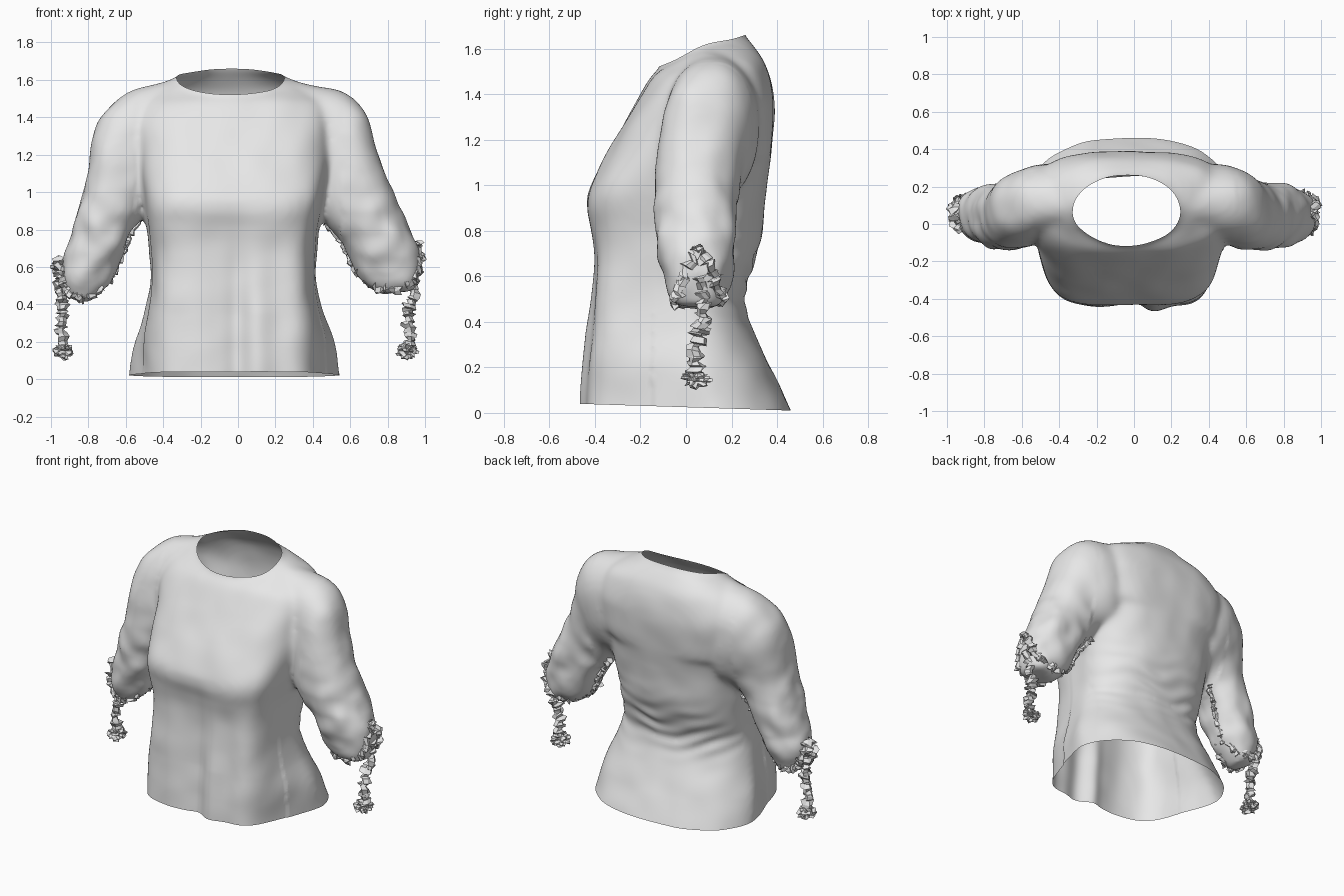
import bpy, bmesh, math, random
from mathutils import Vector, noise

if "Cube" in bpy.data.objects:
    bpy.data.objects.remove(bpy.data.objects["Cube"])

random.seed(4)
cloth = bpy.data.materials.new("grey_cloth")
cloth.diffuse_color = (0.8, 0.8, 0.8, 1)
cloth.use_nodes = True
cloth.node_tree.nodes["Principled BSDF"].inputs["Base Color"].default_value = cloth.diffuse_color


def make_object(name, bm):
    bmesh.ops.recalc_face_normals(bm, faces=bm.faces)
    me = bpy.data.meshes.new(name)
    bm.to_mesh(me)
    bm.free()
    ob = bpy.data.objects.new(name, me)
    me.materials.append(cloth)
    bpy.context.collection.objects.link(ob)
    return ob


def loft(bm, rings):
    """Skin a list of point rings into a closed solid."""
    rows = [[bm.verts.new(p) for p in r] for r in rings]
    n = len(rows[0])
    for a, b in zip(rows, rows[1:]):
        for i in range(n):
            j = (i + 1) % n
            bm.faces.new((a[i], a[j], b[j], b[i]))
    bm.faces.new(rows[0])
    bm.faces.new(rows[-1])


def refine(rows, steps=5):
    """Catmull-Rom interpolation of parameter rows."""
    out = []
    for i in range(len(rows) - 1):
        p0, p1, p2, p3 = (rows[min(max(i + k, 0), len(rows) - 1)] for k in (-1, 0, 1, 2))
        for s in range(steps):
            t = s / steps
            out.append([b + 0.5 * t * (c - a + t * (2*a - 5*b + 4*c - d + t * (3*(b - c) + d - a)))
                        for a, b, c, d in zip(p0, p1, p2, p3)])
    return out + [list(rows[-1])]


def torso_ring(row, n=96):
    """Rounded back, squarer front whose sides taper inward."""
    xl, xr, yf, zf, yb, zb, power, taper = row
    pts = []
    for i in range(n):
        a = 2 * math.pi * i / n
        c, s = math.cos(a), math.sin(a)
        p = power if s < 0 else min(power, 2.5 if zb < 1.1 else 3.2)
        r = (abs(c) ** p + abs(s) ** p) ** (-1 / p)
        u, v = r * c, r * s
        u *= 1 + taper * min(0, v - .25)
        pts.append(((xl + xr) / 2 + u * (xr - xl) / 2, (yf + yb) / 2 + v * (yb - yf) / 2,
                    (zf + zb) / 2 + v * (zb - zf) / 2))
    return pts


def sleeve_ring(row, n=32):
    xo, zo, xi, zi, yc, ry = row
    pts = []
    for i in range(n):
        a = 2 * math.pi * i / n
        c, s = math.cos(a), math.sin(a)
        r = (abs(c) ** 2.3 + abs(s) ** 2.3) ** (-1 / 2.3)
        t = (1 + r * c) / 2
        pts.append((xi + (xo - xi) * t, yc + ry * r * s, zi + (zo - zi) * t))
    return pts


# Torso: left x, right x, front y, front z, back y, back z, front squareness, front taper
torso = [
    (-.605, .565, -.445, -.05, .49, -.07, 6, .24),
    (-.595, .555, -.44, .04, .46, .01, 6, .24),
    (-.56, .525, -.43, .2, .37, .2, 6, .2),
    (-.495, .45, -.412, .4, .28, .4, 6, .12),
    (-.475, .425, -.40, .55, .258, .52, 5.5, .09),
    (-.48, .43, -.395, .7, .30, .66, 5, .08),
    (-.495, .44, -.415, .82, .335, .8, 5, .08),
    (-.51, .46, -.437, .91, .347, .9, 4.5, .08),
    (-.525, .485, -.418, 1.0, .357, 1.02, 4, .08),
    (-.54, .50, -.312, 1.2, .38, 1.2, 3.2, .04),
    (-.55, .50, -.207, 1.38, .39, 1.36, 3, 0),
    (-.51, .47, -.155, 1.47, .355, 1.52, 2.6, 0),
    (-.41, .35, -.125, 1.505, .3, 1.61, 2.2, 0),
    (-.315, .24, -.11, 1.525, .26, 1.66, 2, 0),
    (-.30, .22, -.125, 1.61, .235, 1.74, 2, 0)]
# Sleeves: outer x, outer z, inner x, inner z, centre y, half depth
right_sleeve = [
    (.32, 1.575, .25, 1.0, .12, .19), (.54, 1.545, .36, .95, .115, .205),
    (.675, 1.435, .42, .92, .085, .205), (.745, 1.23, .44, .88, .055, .192),
    (.815, 1.03, .48, .82, .045, .182), (.905, .84, .55, .74, .045, .175),
    (.965, .70, .61, .60, .045, .163), (.975, .58, .68, .505, .05, .137),
    (.945, .48, .78, .45, .05, .09)]
left_sleeve = [
    (-.38, 1.575, -.30, 1.0, .12, .19), (-.585, 1.54, -.40, .95, .115, .205),
    (-.705, 1.44, -.45, .93, .085, .205), (-.775, 1.32, -.48, .90, .065, .196),
    (-.805, 1.10, -.51, .86, .045, .182), (-.87, .85, -.57, .78, .045, .175),
    (-.915, .68, -.62, .64, .045, .163), (-.945, .57, -.68, .515, .05, .137),
    (-.925, .45, -.79, .41, .05, .09)]

# Blouse body: torso and sleeves fused into one skin
bm = bmesh.new()
loft(bm, [torso_ring(r) for r in refine(torso)])
for sleeve in (right_sleeve, left_sleeve):
    loft(bm, [sleeve_ring(r) for r in refine(sleeve)])
blouse = make_object("blouse", bm)
fuse = blouse.modifiers.new("fuse", 'REMESH')
fuse.mode = 'VOXEL'
fuse.voxel_size = 0.016
soft = blouse.modifiers.new("soften", 'SMOOTH')
soft.iterations = 18
bpy.context.view_layer.objects.active = blouse
blouse.select_set(True)
for m in ("fuse", "soften"):
    bpy.ops.object.modifier_apply(modifier=m)

bm = bmesh.new()
bm.from_mesh(blouse.data)
bm.normal_update()


def bump(x, centre, width):
    return math.exp(-((x - centre) / width) ** 2)


# Cloth folds: hanging drape in front, uneven waist folds behind, crumpled sleeves
moves = []
for v in bm.verts:
    x, y, z = v.co
    d = 0.007 * noise.noise(v.co * 6)
    if y < -.15 and z < .95:
        k = min(1, (.95 - z) / .6)
        d += k * (.024 * bump(x, .12, .08) - .03 * bump(x, 0, .06) + .006 * math.sin(x * 24 + z))
    if y > .05 and abs(x) < .5:
        fade = min(1, (.5 - abs(x)) * 6) * (.6 + noise.noise(Vector((x * 4, 0, z * 5))))
        d += .007 * fade * bump(z, .6, .16) * math.sin((z - .6 * x * x + .15 * x) * 60 + 3 * noise.noise(v.co * 4))
    if abs(x) > .55 and z > .4:
        d += .016 * noise.noise(v.co * 9) * min(1, max(0, 1.2 - z) * 2 + .2)
    moves.append(v.co + v.normal * d)
for v, p in zip(bm.verts, moves):
    v.co = p

# Open the neckline and the hem
for point, normal in (((0, .075, 1.592), (0, -.365, 1)), ((0, 0, .025), (0, -.032, -1))):
    bmesh.ops.bisect_plane(bm, geom=bm.verts[:] + bm.edges[:] + bm.faces[:],
                           plane_co=point, plane_no=Vector(normal).normalized(), clear_outer=True)
# Arch the neckline over the shoulders
for v in bm.verts:
    if v.co.z > 1.45:
        v.co.z += .022 * min(1, (v.co.z - 1.45) / .1) * bump(v.co.y, .08, .1) * bump(abs(v.co.x + .04), .29, .12)
bm.to_mesh(blouse.data)
bm.free()
bpy.ops.object.shade_smooth_by_angle(angle=math.radians(50))


def crumpled_cord(bm, path, radius, jitter, steps=9, n=6):
    """Ragged tube of crushed cloth along a path."""
    shapes = []
    for i, p in enumerate(refine(path, steps)):
        c = Vector(p) + Vector(random.uniform(-1, 1) for _ in range(3)) * jitter * .5
        k = min(i // steps, len(path) - 2)
        t = Vector(path[k + 1]) - Vector(path[k])
        u = t.cross(Vector((.3, 1, .2))).normalized()
        w = t.cross(u).normalized()
        shapes.append([c + (u * math.cos(2 * math.pi * j / n) + w * math.sin(2 * math.pi * j / n))
                       * radius * random.uniform(.4, 1.4) for j in range(n)])
    loft(bm, shapes)


def knot(bm, centre, size):
    """Spiky crushed ball."""
    for v in bmesh.ops.create_icosphere(bm, subdivisions=3, radius=1)["verts"]:
        f = random.uniform(.45, 1.15)
        v.co = Vector(centre) + Vector(a * s * f for a, s in zip(v.co, size))


# Gathered cuffs, hanging ties and puckered underarm seams
ties = {
    "right": [(.95, .06, .62), (.94, .08, .48), (.91, .06, .36), (.915, .04, .26), (.905, .045, .15)],
    "left": [(-.96, .07, .63), (-.945, .08, .5), (-.935, .06, .38), (-.94, .04, .27), (-.935, .045, .15)]}
cuffs = {
    "right": [(.955, .06, .72), (.965, .0, .62), (.945, -.03, .54), (.84, -.045, .49), (.74, -.02, .5), (.65, .02, .59)],
    "left": [(-.965, .07, .64), (-.945, .0, .56), (-.92, -.02, .48), (-.86, -.03, .44), (-.78, -.01, .46), (-.68, .02, .55)]}
seams = {
    "right": [(.47, .14, .84), (.54, .11, .75), (.60, .09, .63), (.68, .08, .52)],
    "left": [(-.52, .14, .86), (-.57, .11, .78), (-.62, .09, .65), (-.69, .08, .52)]}
for side in ("right", "left"):
    bm = bmesh.new()
    crumpled_cord(bm, ties[side], .032, .024)
    knot(bm, ties[side][-1], (.06, .065, .045))
    make_object(side + "_tie", bm)
    bm = bmesh.new()
    crumpled_cord(bm, cuffs[side], .024, .03)
    crumpled_cord(bm, [(x, .11 - y, z + .01) for x, y, z in cuffs[side]], .024, .03)
    make_object(side + "_cuff", bm)
    bm = bmesh.new()
    crumpled_cord(bm, seams[side], .016, .02)
    make_object(side + "_underarm_seam", bm)
